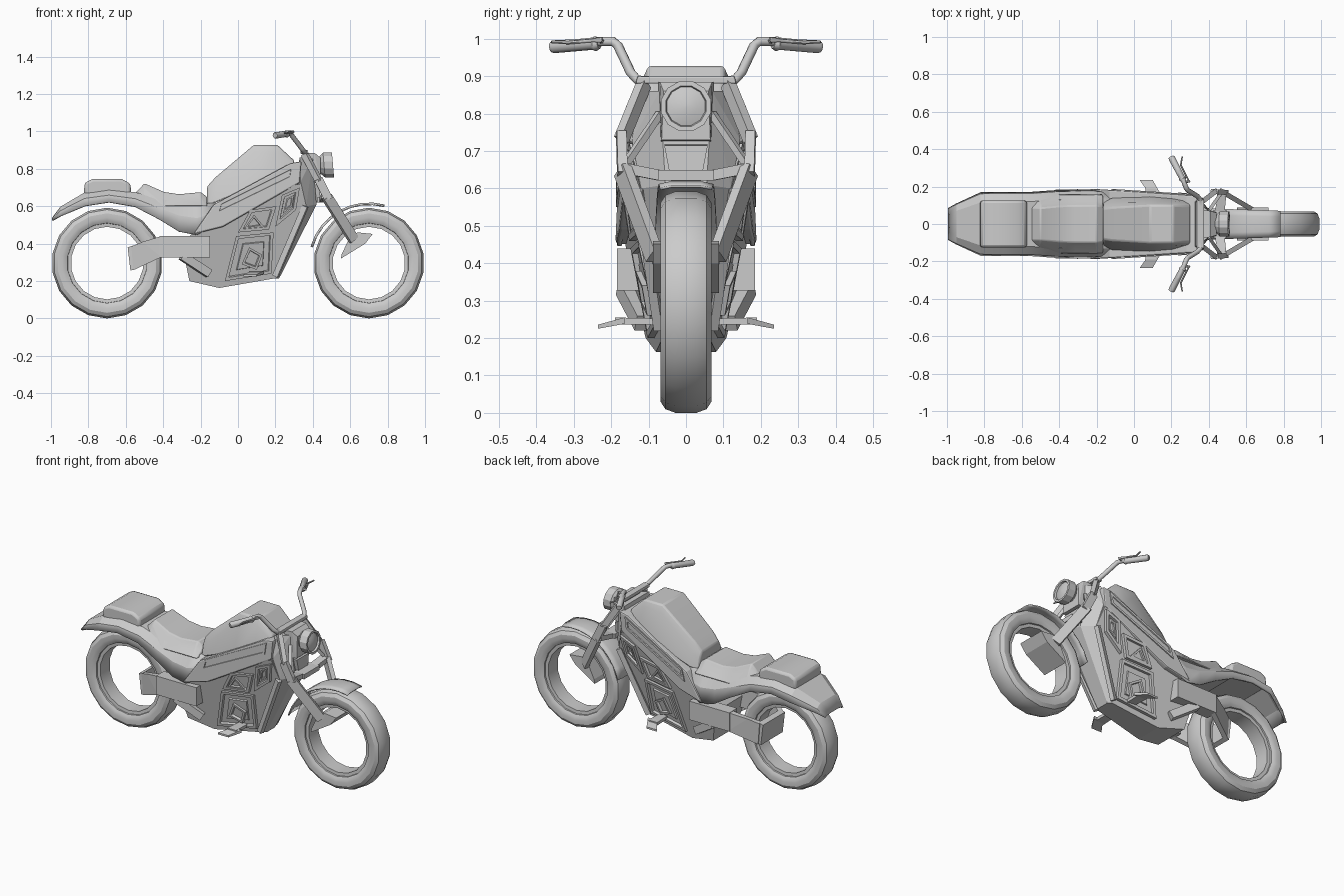
import bpy, bmesh, math
from mathutils import Vector

if "Cube" in bpy.data.objects:
    bpy.data.objects.remove(bpy.data.objects["Cube"])


def finish(name, bm, mirror=False, bevel=0, smooth=None, solid=0):
    bmesh.ops.recalc_face_normals(bm, faces=bm.faces)
    me = bpy.data.meshes.new(name)
    bm.to_mesh(me)
    bm.free()
    ob = bpy.data.objects.new(name, me)
    bpy.context.collection.objects.link(ob)
    if solid:
        m = ob.modifiers.new("solid", 'SOLIDIFY')
        m.thickness = solid
    if bevel:
        m = ob.modifiers.new("bevel", 'BEVEL')
        m.width, m.segments, m.limit_method = bevel, 2, 'ANGLE'
    if mirror:
        m = ob.modifiers.new("mirror", 'MIRROR')
        m.use_axis = (False, True, False)
    if smooth:
        bpy.ops.object.select_all(action='DESELECT')
        ob.select_set(True)
        bpy.context.view_layer.objects.active = ob
        bpy.ops.object.shade_smooth_by_angle(angle=math.radians(smooth))
    return ob


def loft(name, rings, ring_closed=True, loop=False, cap=True, **kw):
    bm = bmesh.new()
    vs = [[bm.verts.new(p) for p in r] for r in rings]
    n, k = len(vs), len(vs[0])
    for i in range(n if loop else n - 1):
        a, b = vs[i], vs[(i + 1) % n]
        for j in range(k if ring_closed else k - 1):
            bm.faces.new((a[j], a[(j + 1) % k], b[(j + 1) % k], b[j]))
    if cap and not loop:
        bm.faces.new(vs[0])
        bm.faces.new(vs[-1])
    return finish(name, bm, **kw)


def slab(name, pts, yf, **kw):
    """Symmetric body from a side profile, half width from yf(x, z)."""
    return loft(name, [[(x, s * yf(x, z), z) for x, z in pts] for s in (-1, 1)], **kw)


def hull(name, pts, **kw):
    bm = bmesh.new()
    for p in pts:
        bm.verts.new(p)
    bmesh.ops.convex_hull(bm, input=bm.verts)
    bmesh.ops.dissolve_limit(bm, angle_limit=0.02, verts=bm.verts, edges=bm.edges)
    return finish(name, bm, **kw)


def beam(name, a, b, w, h, **kw):
    a, b = Vector(a), Vector(b)
    q = (b - a).to_track_quat('Z', 'Y')
    pts = [e + q @ Vector((i * w / 2, j * h / 2, 0)) for e in (a, b) for i in (-1, 1) for j in (-1, 1)]
    return hull(name, pts, mirror=True, **kw)


def tube(name, pts, radii, sides=10):
    """Round bar through points, mirrored to the other side."""
    pts = [Vector(p) for p in pts]
    rings = []
    for i, p in enumerate(pts):
        d = (pts[min(i + 1, len(pts) - 1)] - pts[max(i - 1, 0)]).normalized()
        u = d.cross(Vector((1, 0, 0.3))).normalized()
        v = d.cross(u)
        rings.append([p + radii[i] * (u * math.cos(t) + v * math.sin(t))
                      for t in [2 * math.pi * k / sides for k in range(sides)]])
    return loft(name, rings, mirror=True, smooth=50)


def panel(name, pts, yf, rim=0.016, off=0.018, plate=0.028):
    """Raised frame with a sunken field and a small raised plate."""
    bm = bmesh.new()
    out = [bm.verts.new((x, yf(x, z) + off, z)) for x, z in pts]
    inn = [bm.verts.new((x, yf(x, z) - 0.02, z)) for x, z in pts]
    f = bm.faces.new(out)
    f.normal_update()
    if f.normal.y < 0:
        f.normal_flip()
    n = len(pts)
    for i in range(n):
        bm.faces.new((out[i], out[(i + 1) % n], inn[(i + 1) % n], inn[i]))
    inset = lambda t, d: bmesh.ops.inset_region(bm, faces=[f], thickness=t, depth=d, use_even_offset=True)
    inset(rim, 0)
    inset(0.003, -0.015)
    if plate:
        inset(plate, 0)
        inset(0.003, 0.008)
    return finish(name, bm, mirror=True)


# Hubless wheels
half = [(.194, .045), (.213, .047), (.214, .056), (.226, .063), (.243, .068), (.266, .068), (.286, .055), (.296, .028)]
prof = [(r, -y) for r, y in half] + [(r, y) for r, y in reversed(half)]
for name, cx in (("front_wheel", .70), ("rear_wheel", -.70)):
    rings = []
    for i in range(18):
        t = 2 * math.pi * (i + .5) / 18
        rings.append([(cx + r * math.cos(t), y, .296 + r * math.sin(t)) for r, y in prof])
    loft(name, rings, loop=True, smooth=32)

# Engine block, upper frame beam and nose
ey = lambda x, z: .07 + .22 * (z - .17) - .12 * x
by = lambda x, z: .174 - .065 * x
slab("engine_body", [(-.30, .40), (-.26, .20), (-.10, .163), (.20, .215), (.365, .60), (.33, .72),
                     (.25, .70), (-.12, .54), (-.24, .46)], ey)
slab("frame_beam", [(-.24, .45), (-.08, .49), (.33, .725), (.34, .84), (.28, .83), (.02, .69), (-.13, .61)], by, bevel=.008)
hull("frame_nose", [(x, s * y, z) for s in (-1, 1) for x, y, z in
                    [(.20, .055, .215), (.365, .12, .60), (.335, .145, .73), (.33, .12, .86),
                     (.22, .04, .214), (.42, .055, .61), (.40, .07, .86)]])

# Side panels
panel("lower_side_panel", [(-.07, .20), (.18, .24), (.19, .46), (-.01, .44)], ey)
panel("upper_side_panel", [(.00, .46), (.165, .475), (.205, .60), (.065, .58)], ey, plate=0)
panel("upper_inner_plate", [(.03, .475), (.14, .49), (.085, .555)], lambda x, z: ey(x, z) + .004, .01, .01, plate=0)
panel("front_side_panel", [(.20, .49), (.31, .58), (.33, .70), (.235, .66)], ey, plate=0)
panel("front_inner_plate", [(.24, .56), (.29, .60), (.30, .66), (.26, .64)], ey, .008, .012, plate=0)
panel("lower_inner_plate", [(.02, .29), (.10, .26), (.13, .34), (.06, .38)], lambda x, z: ey(x, z) + .008, .012, plate=0)
panel("beam_slot_panel", [(-.12, .55), (.29, .75), (.30, .82), (-.10, .62)], by, .013, .006, plate=0)
beam("engine_front_rail", (.20, .07, .225), (.36, .125, .60), .025, .03)

# Fuel tank
tank = [(-.165, .705, .08, .67, .10, .60, .115), (-.12, .755, .088, .70, .115, .62, .14),
        (.085, .928, .10, .89, .118, .70, .15), (.21, .928, .10, .89, .118, .76, .14),
        (.30, .845, .095, .82, .11, .78, .13)]
loft("fuel_tank", [[(x, -yb, zb), (x, -ym, zm), (x, -yt, zt), (x, yt, zt), (x, ym, zm), (x, yb, zb)]
                   for x, zt, yt, zm, ym, zb, yb in tank], bevel=.008, smooth=25)

# Tail and rear mudguard shell
tail = [(-.995, .537, .04, .525, .085), (-.95, .597, .07, .55, .11), (-.82, .674, .115, .602, .17),
        (-.69, .69, .12, .622, .172), (-.55, .675, .12, .598, .172), (-.42, .64, .13, .53, .181),
        (-.315, .62, .13, .465, .184), (-.22, .61, .13, .447, .184), (-.12, .62, .13, .50, .178)]
loft("rear_mudguard", [[(x, -ye, ze), (x, -ye * .95, ze + .55 * (zt - ze)), (x, -yt, zt),
                        (x, yt, zt), (x, ye * .95, ze + .55 * (zt - ze)), (x, ye, ze)]
                       for x, zt, yt, ze, ye in tail], ring_closed=False, cap=False, solid=.012, smooth=14)

# Saddle and rear pad
seat = [(-.55, .67, .085), (-.50, .722, .085), (-.395, .676, .095), (-.315, .664, .098),
        (-.20, .675, .098), (-.165, .65, .095)]
loft("seat", [[(x, -.16, .60), (x, -y - .02, z - .025), (x, -y, z), (x, y, z), (x, y + .02, z - .025), (x, .16, .60)]
              for x, z, y in seat], bevel=.006, smooth=20)
slab("rear_pad", [(-.825, .66), (-.82, .725), (-.78, .745), (-.62, .745), (-.575, .72), (-.57, .66)],
     lambda x, z: .125, bevel=.014, smooth=35)

# Rear swing arm wrapping through the wheel
hull("swing_arm", [(x, y, z) for x in (-.42, -.15) for y in (.11, .185) for z in (.327, .44)], mirror=True)
hull("swing_arm_rear", [(-.41, .15, .328), (-.41, .15, .44), (-.41, .185, .328), (-.41, .185, .44), (-.51, .14, .41),
                        (-.56, .08, .258), (-.57, .08, .385), (-.56, .11, .258), (-.57, .11, .385)], mirror=True)
slab("swing_arm_bridge", [(-.575, .255), (-.59, .38), (-.56, .39), (-.55, .265)], lambda x, z: .105)
beam("lower_strut", (-.30, .165, .335), (-.155, .115, .24), .04, .045)

# Foot pegs
hull("foot_peg", [(x, .05, z) for x in (.07, .12) for z in (.235, .252)] +
     [(x, .19, z) for x in (.06, .12) for z in (.237, .255)], mirror=True)
hull("foot_peg_tip", [(x, .165, z) for x in (.08, .14) for z in (.238, .255)] +
     [(x, .235, z) for x in (.03, .10) for z in (.225, .236)], mirror=True)

# Girder fork
beam("fork_upper", (.355, .112, .88), (.435, .173, .73), .026, .035)
beam("fork_middle", (.43, .173, .745), (.485, .170, .635), .026, .045)
beam("fork_lower", (.475, .170, .65), (.62, .085, .42), .026, .055)
beam("fork_shelf", (.47, .172, .655), (.46, .07, .635), .05, .028)
beam("fork_shelf_middle", (.46, .075, .635), (.46, 0, .635), .07, .028)
beam("fork_inner_strut", (.40, .07, .80), (.465, .165, .66), .018, .018)
slab("fork_bridge", [(.55, .32), (.555, .345), (.60, .44), (.64, .46), (.72, .452), (.68, .40)], lambda x, z: .088)

# Front mudguard
arc = [(math.radians(164 - i * 89 / 8), 1.08 - .025 * i) for i in range(9)]
loft("front_mudguard", [[(.70 + r * math.cos(t), y * w, .295 + r * math.sin(t))
                         for y, r in ((-.08, .318), (-.045, .325), (.045, .325), (.08, .318))] for t, w in arc],
     ring_closed=False, cap=False, solid=.007, smooth=25)

# Headlight
light = [(.425, .035), (.44, .05), (.46, .069), (.508, .069), (.508, .056), (.497, .053), (.505, .03), (.508, .004)]
loft("headlight", [[(x - .006 * math.sin(t) * r / .069, r * math.cos(t), .82 + r * math.sin(t))
                    for t in [2 * math.pi * (k + .5) / 12 for k in range(12)]] for x, r in light], smooth=20)
hull("headlight_bracket", [(x, s * y, z) for s in (-1, 1) for x, y, z in
                           [(.36, .075, .885), (.41, .07, .885), (.36, .07, .72), (.44, .065, .73), (.44, .06, .86)]])
hull("radiator_panel", [(x, s * y, z) for s in (-1, 1) for x, y, z in
                        [(.38, .058, .72), (.435, .058, .715), (.40, .04, .62), (.44, .04, .62)]])

# Handlebar, grips and levers
hull("handlebar_clamp", [(x, s * y, z) for s in (-1, 1) for x, y, z in
                         [(.335, .135, .88), (.375, .135, .88), (.335, .13, .90), (.375, .13, .90)]], bevel=.004)
tube("handlebar", [(.355, .10, .888), (.355, .13, .89), (.34, .148, .91), (.285, .182, .982), (.278, .195, .993),
                   (.265, .23, .993), (.235, .29, .987)], [.013] * 7)
tube("grip", [(.265, .232, .988), (.26, .242, .987), (.255, .25, .986), (.202, .352, .979), (.198, .36, .978)],
     [.014, .02, .016, .018, .014])
tube("lever", [(.268, .225, .993), (.295, .228, .998), (.283, .25, .996), (.25, .315, .99), (.258, .36, .992)],
     [.010, .008, .005, .005, .004], 6)
